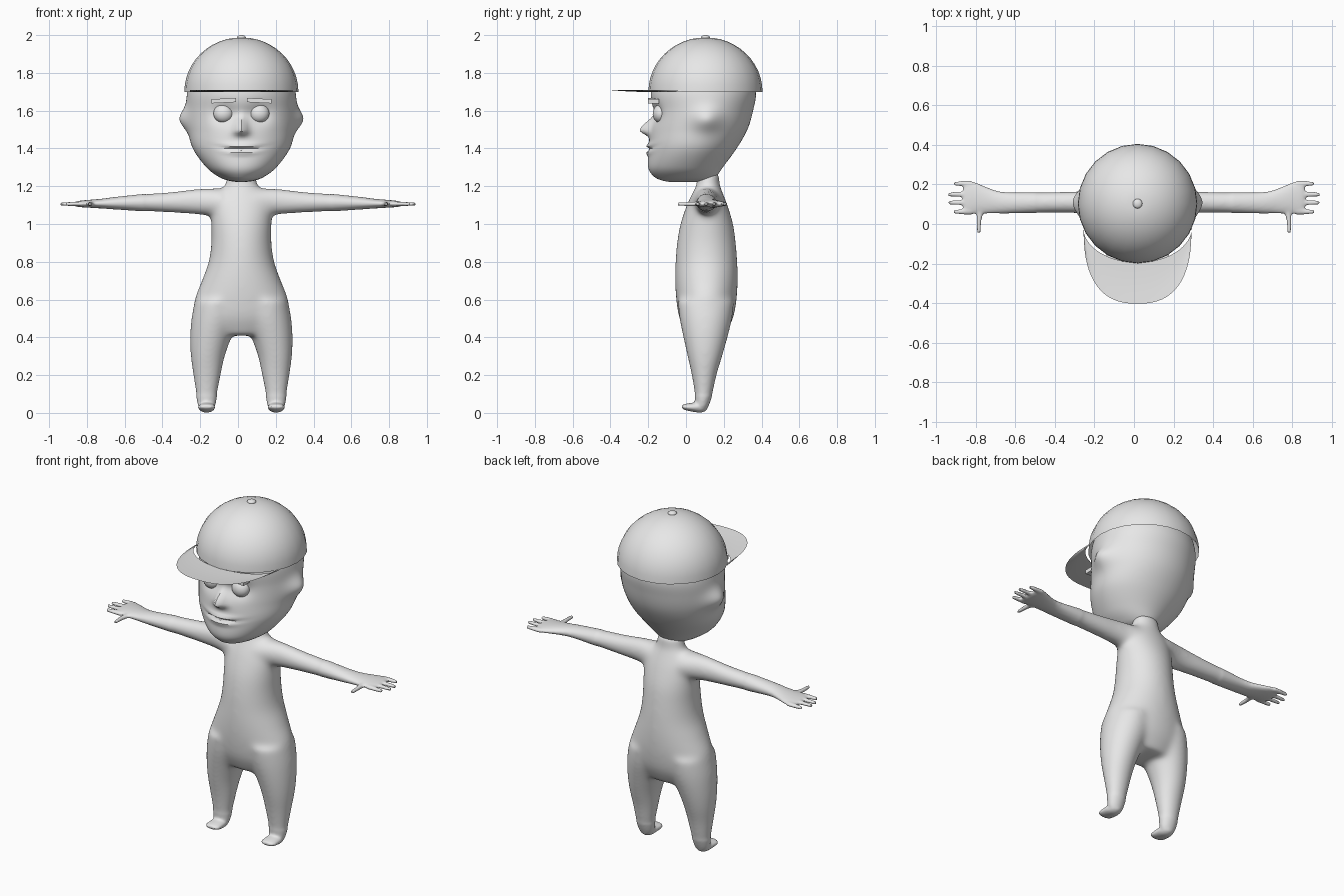
import bpy, bmesh, math
from mathutils import Matrix, Vector

cube = bpy.data.objects.get("Cube")
if cube:
    bpy.data.objects.remove(cube, do_unlink=True)

MID = 0.018   # body centre line in x
DEPTH = 0.103  # cap centre in y

grey = bpy.data.materials.new("plain_grey")
grey.use_nodes = True
grey.diffuse_color = (0.8, 0.8, 0.8, 1)
grey.node_tree.nodes["Principled BSDF"].inputs["Base Color"].default_value = (0.8, 0.8, 0.8, 1)


def finish(name, bm, smooth=True):
    mesh = bpy.data.meshes.new(name)
    bmesh.ops.recalc_face_normals(bm, faces=bm.faces)
    bm.to_mesh(mesh)
    bm.free()
    mesh.materials.append(grey)
    obj = bpy.data.objects.new(name, mesh)
    bpy.context.collection.objects.link(obj)
    if smooth:
        bpy.ops.object.select_all(action='DESELECT')
        obj.select_set(True)
        bpy.context.view_layer.objects.active = obj
        bpy.ops.object.shade_smooth_by_angle(angle=math.radians(40))
    return obj


def spline(rows, steps):
    """Smooth rows of numbers with a Catmull-Rom curve."""
    out = []
    for i in range(len(rows) - 1):
        a, b = rows[max(i - 1, 0)], rows[i]
        c, d = rows[i + 1], rows[min(i + 2, len(rows) - 1)]
        for k in range(steps):
            t = k / steps
            out.append([0.5 * (2 * q + (r - p) * t + (2 * p - 5 * q + 4 * r - s) * t * t
                               + (3 * q - p - 3 * r + s) * t ** 3)
                        for p, q, r, s in zip(a, b, c, d)])
    return out + [list(rows[-1])]


def skin(bm, rings, caps=True):
    loops = [[bm.verts.new(p) for p in ring] for ring in rings]
    n = len(loops[0])
    for lo, hi in zip(loops, loops[1:]):
        for i in range(n):
            j = (i + 1) % n
            bm.faces.new((lo[i], lo[j], hi[j], hi[i]))
    if caps:
        bm.faces.new(loops[0][::-1])
        bm.faces.new(loops[-1])


def loft(bm, rows, axis, side=1, shift=0.0, segs=32, steps=5):
    """Rows are x, y, z, and two radii across the axis."""
    u, v = {'X': ((0, 1, 0), (0, 0, 1)), 'Y': ((1, 0, 0), (0, 0, 1)),
            'Z': ((1, 0, 0), (0, 1, 0))}[axis]
    u, v = Vector(u), Vector(v)
    rings = []
    for x, y, z, ra, rb in spline(rows, steps):
        c = Vector((side * x + shift, y, z))
        rings.append([c + u * ra * math.cos(a) + v * rb * math.sin(a)
                      for a in (math.tau * i / segs for i in range(segs))])
    skin(bm, rings)


# Body: torso, arms, legs and feet fused into one smooth skin
torso = [(0, .105, .41, .17, .10), (0, .107, .5, .25, .142), (0, .108, .6, .248, .16),
         (0, .108, .7, .21, .166), (0, .108, .8, .174, .164), (0, .108, .9, .16, .156),
         (0, .11, 1.0, .16, .14), (0, .112, 1.1, .16, .108), (0, .115, 1.17, .12, .078),
         (0, .117, 1.21, .085, .062), (0, .117, 1.27, .078, .06)]
arm = [(.08, .11, 1.11, .09, .08), (.2, .11, 1.118, .062, .07), (.35, .11, 1.115, .055, .056),
       (.5, .108, 1.113, .053, .046), (.65, .107, 1.11, .054, .033), (.72, .115, 1.108, .062, .026),
       (.8, .13, 1.107, .08, .02), (.845, .132, 1.106, .084, .016), (.865, .132, 1.106, .07, .01)]
leg = [(.125, .105, .6, .12, .15), (.138, .105, .5, .127, .14), (.162, .103, .4, .11, .118),
       (.178, .10, .3, .091, .093), (.182, .096, .2, .074, .067), (.184, .093, .1, .057, .048),
       (.184, .085, .04, .046, .036), (.184, .08, .01, .03, .025)]
foot = [(.184, .112, .03, .015, .015), (.184, .08, .03, .04, .029), (.184, .03, .03, .046, .023),
        (.184, -.005, .031, .044, .016), (.184, -.022, .033, .028, .008)]
finger_tips = [(.913, .062), (.938, .108), (.942, .15), (.91, .204)]

bm = bmesh.new()
loft(bm, torso, 'Z', shift=MID)
for s in (-1, 1):
    loft(bm, arm, 'X', s)
    loft(bm, leg, 'Z', s, MID)
    loft(bm, foot, 'Y', s, MID)
    for tip, y in finger_tips:
        loft(bm, [(.82, y, 1.106, .014, .013), (.88, y, 1.106, .013, .012),
                  (tip, y, 1.105, .01, .009)], 'X', s, segs=12)
    loft(bm, [(.77, .09, 1.106, .022, .014), (.783, .03, 1.106, .014, .013),
              (.785, -.046, 1.105, .01, .009)], 'Y', s, segs=12)
body = finish("body", bm, False)
fuse = body.modifiers.new("fuse", 'REMESH')
fuse.mode = 'VOXEL'
fuse.voxel_size = 0.007

bm = bmesh.new()
bm.from_object(body, bpy.context.evaluated_depsgraph_get())
bpy.data.objects.remove(body, do_unlink=True)
blend = [v for v in bm.verts if abs(v.co.x) < 0.5 and v.co.z > 0.09]
for i in range(40):
    bmesh.ops.smooth_vert(bm, verts=blend, factor=0.5, use_axis_x=True, use_axis_y=True, use_axis_z=True)
for i in range(3):
    bmesh.ops.smooth_vert(bm, verts=bm.verts, factor=0.5, use_axis_x=True, use_axis_y=True, use_axis_z=True)
body = finish("body", bm)
body.data.shade_smooth()

# Head: height, half width, front and back, then sculpted features
head_rows = [(1.222, .02, -.08, .07), (1.23, .07, -.125, .13), (1.25, .12, -.168, .16),
             (1.3, .185, -.2, .195), (1.4, .257, -.197, .268), (1.5, .28, -.188, .325),
             (1.6, .288, -.18, .355), (1.7, .286, -.185, .37), (1.8, .255, -.15, .34),
             (1.88, .17, -.06, .25), (1.93, .02, .08, .12)]


def bump(d, width):
    return math.exp(-(d / width) ** 2)


def sculpt(x, y, z):
    ax = abs(x)
    if y < 0.0:
        nose = 0.056 * bump(x, 0.024 + 0.2 * max(0, 1.56 - z) * 0.9) * bump(z - 1.495, 0.06 if z > 1.495 else 0.025)
        socket = 0.026 * bump(ax - 0.095, 0.06) * bump(z - 1.58, 0.05)
        bridge = 0.015 * bump(x, 0.06) * bump(z - 1.58, 0.04)
        line = z - 1.395 - 0.8 * x * x
        lips = bump(x, 0.085) * (0.014 * bump(line - 0.018, 0.014) + 0.012 * bump(line + 0.018, 0.014))
        slit = 0.014 * bump(line, 0.007) * bump(x, 0.095)
        y += socket + bridge + slit - nose - lips
    ear = 0.042 * bump(y - 0.11, 0.075) * bump(z - 1.555, 0.06)
    return x + math.copysign(ear * min(1, ax / 0.2), x), y, z


bm = bmesh.new()
rings = []
for z, w, front, back in spline(head_rows, 10):
    mid = front + 0.54 * (back - front)
    ring = []
    for i in range(112):
        a = math.tau * i / 112
        depth = back - mid if math.sin(a) > 0 else mid - front
        x, y, h = sculpt(w * math.cos(a), mid + depth * math.sin(a), z)
        ring.append((x + MID, y, h))
    rings.append(ring)
skin(bm, rings)
finish("head", bm)


def ball(name, centre, radii, tilt=0.0):
    bm = bmesh.new()
    m = Matrix.Translation(centre) @ Matrix.Rotation(tilt, 4, 'X') @ Matrix.Diagonal((*radii, 1))
    bmesh.ops.create_uvsphere(bm, u_segments=32, v_segments=16, radius=1, matrix=m)
    finish(name, bm)


# Eyes and brows
for s, side in ((-1, "right"), (1, "left")):
    ball(side + "_eye", (MID + s * .095, -.133, 1.585), (.053, .043, .05), -0.15)
    bm = bmesh.new()
    m = (Matrix.Translation((MID + s * .094, -.172, 1.653)) @ Matrix.Rotation(s * 0.05, 4, 'Y')
         @ Matrix.Diagonal((.13, .056, .022, 1)))
    bmesh.ops.create_cube(bm, size=1, matrix=m)
    finish(side + "_brow", bm, False)

# Cap crown, open underneath
bm = bmesh.new()
rings = []
for k in range(12):
    e = math.pi / 2 * k / 12
    r = 0.302 * math.cos(e)
    rings.append([(MID + r * math.cos(a), DEPTH + r * math.sin(a), 1.7 + 0.288 * math.sin(e))
                  for a in (math.tau * i / 24 for i in range(24))])
skin(bm, rings, caps=False)
bm.verts.ensure_lookup_table()
bm.faces.new(bm.verts[-24:])
finish("cap_crown", bm)
ball("cap_button", (MID, DEPTH, 1.987), (.024, .024, .013))

# Cap visor: a thin sheet from the crown's edge to a rounded front
bm = bmesh.new()
rows = []
for i in range(33):
    a = math.pi * i / 32
    inner = Vector((.275 * math.cos(a), DEPTH - .12 * (1 - math.sin(a)) - .297 * math.sin(a)))
    outer = Vector((.272 * math.copysign(abs(math.cos(a)) ** 0.8, math.cos(a)),
                    -.03 - .373 * math.sin(a) ** 0.8 if 0 < i < 32 else -.03))
    rows.append([bm.verts.new((MID + p.x, p.y, 1.699 + 0.01 * t * t))
                 for t in (0, .25, .5, .75, 1) for p in (inner.lerp(outer, t),)])
for p, q in zip(rows, rows[1:]):
    for j in range(4):
        bm.faces.new((p[j], p[j + 1], q[j + 1], q[j]))
finish("cap_visor", bm)
